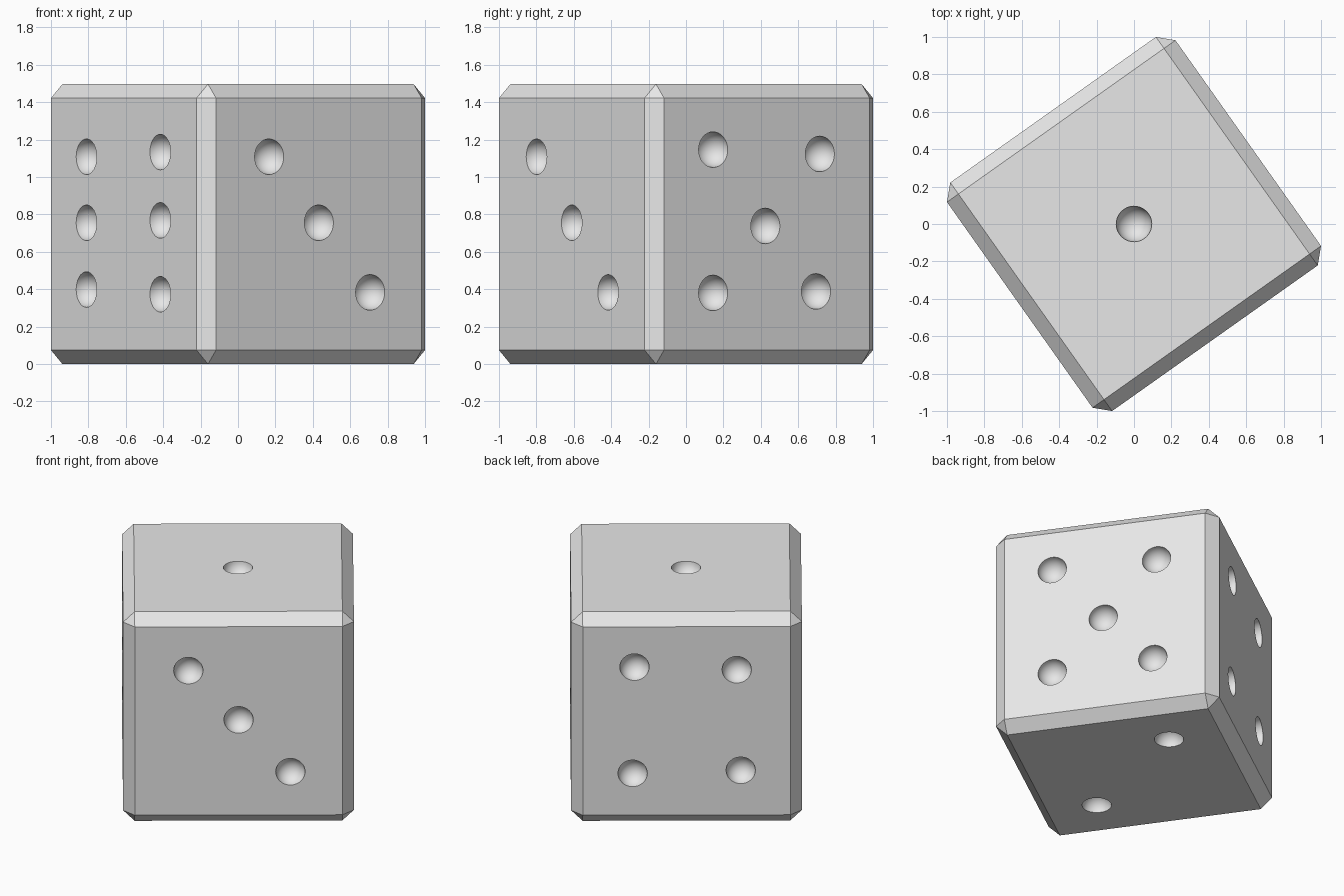
import bpy, bmesh, math
from mathutils import Matrix, Vector

if "Cube" in bpy.data.objects:
    bpy.data.objects.remove(bpy.data.objects["Cube"])

H = 0.7485          # half the cube side
BEVEL = 0.075
PIP = 0.0955
TURN = math.radians(35.3)

# Pips per face: outward normal, direction to the right, direction up, (u, v) centres
X, Y, Z = Vector((1, 0, 0)), Vector((0, 1, 0)), Vector((0, 0, 1))
FACES = [
    (Z, X, Y, [(0, 0)]),
    (-Z, X, -Y, [(0.35, -0.327), (-0.355, 0.343)]),
    (-Y, X, Z, [(-0.326, 0.36), (0, 0.007), (0.336, -0.365)]),
    (Y, -X, Z, [(-0.338, 0.385), (0.325, 0.365), (-0.35, -0.375), (0.351, -0.355)]),
    (X, Y, Z, [(-0.352, 0.398), (0.347, 0.375), (-0.01, -0.01),
               (-0.352, -0.368), (0.322, -0.36)]),
    (-X, -Y, Z, [(-0.345, 0.36), (-0.345, 0.007), (-0.345, -0.35),
                 (0.338, 0.385), (0.338, 0.02), (0.338, -0.375)]),
]


def make_object(name, bm):
    mesh = bpy.data.meshes.new(name)
    bm.to_mesh(mesh)
    bm.free()
    ob = bpy.data.objects.new(name, mesh)
    bpy.context.collection.objects.link(ob)
    return ob


grey = bpy.data.materials.new("light grey")
grey.diffuse_color = (0.8, 0.8, 0.8, 1)
grey.use_nodes = True
grey.node_tree.nodes["Principled BSDF"].inputs["Base Color"].default_value = grey.diffuse_color

# Chamfered cube
bm = bmesh.new()
bmesh.ops.create_cube(bm, size=2 * H)
bmesh.ops.bevel(bm, geom=bm.edges[:], offset=BEVEL, segments=1,
                affect='EDGES', profile=0.5)
die = make_object("die", bm)
die.data.materials.append(grey)

# Spheres that hollow out the pips
bm = bmesh.new()
for n, right, up, spots in FACES:
    axes = Matrix((right, up, n)).transposed().to_4x4()
    for u, v in spots:
        place = Matrix.Translation(n * (H + 0.003) + right * u + up * v)
        bmesh.ops.create_uvsphere(bm, u_segments=32, v_segments=16, radius=PIP,
                                  matrix=place @ axes)
cutter = make_object("pip_cutter", bm)
cutter.data.materials.append(grey)
cutter.hide_render = True

cut = die.modifiers.new("pips", 'BOOLEAN')
cut.operation = 'DIFFERENCE'
cut.solver = 'EXACT'
cut.object = cutter
bpy.context.view_layer.objects.active = die
die.select_set(True)
cutter.select_set(False)
bpy.ops.object.modifier_apply(modifier=cut.name)
bpy.data.objects.remove(cutter)

# Turn it and stand it on the floor
die.data.transform(Matrix.Translation((0, 0, H)) @ Matrix.Rotation(TURN, 4, 'Z'))
bpy.ops.object.shade_smooth_by_angle(angle=math.radians(30))
